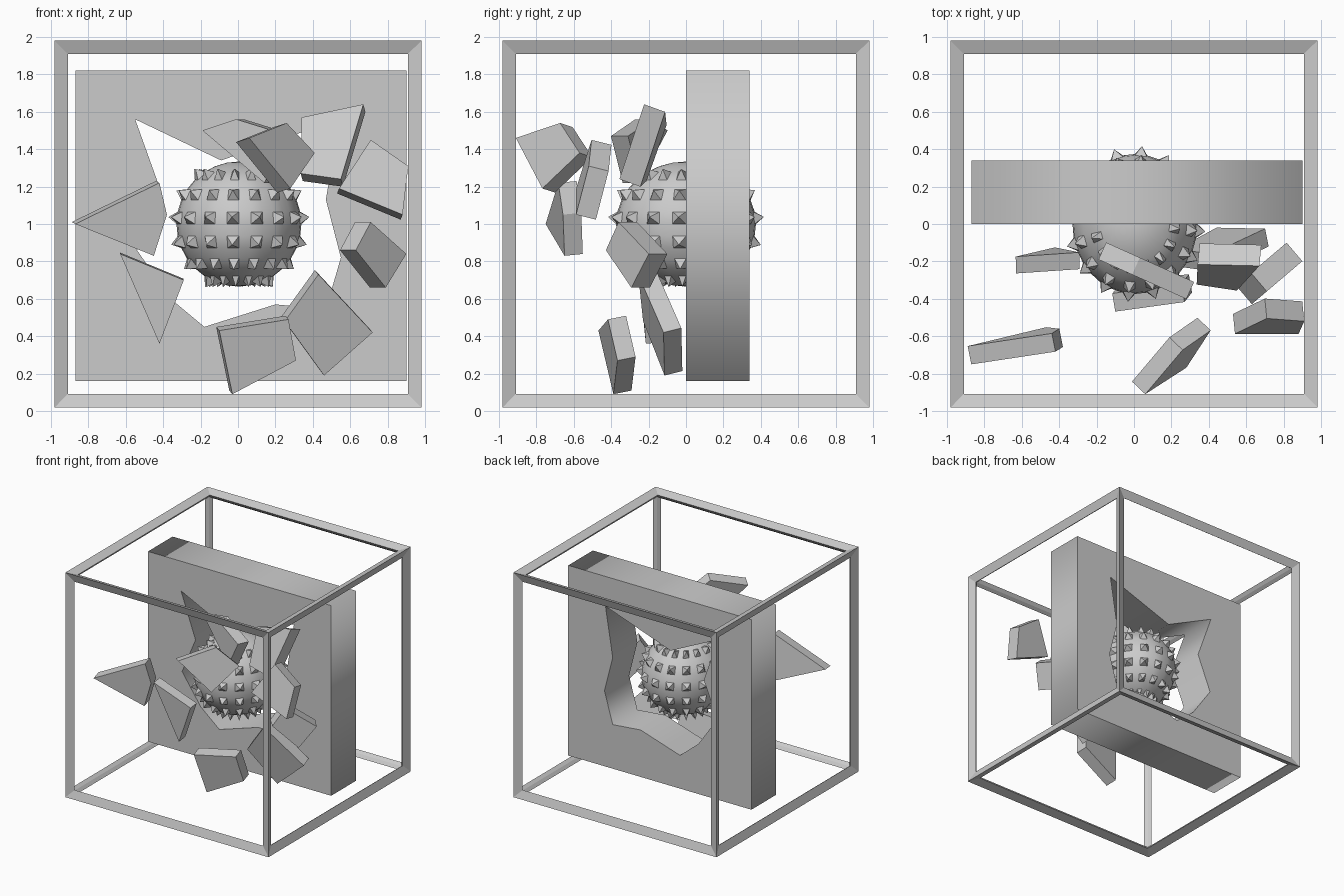
import bpy, bmesh, math
from mathutils import Vector

if "Cube" in bpy.data.objects:
    bpy.data.objects.remove(bpy.data.objects["Cube"])


def add_object(name, bm):
    mesh = bpy.data.meshes.new(name)
    bm.to_mesh(mesh)
    bm.free()
    obj = bpy.data.objects.new(name, mesh)
    bpy.context.collection.objects.link(obj)
    return obj


# Open cube frame with kite-shaped mitred bars
BAR = 0.091
bm = bmesh.new()
bmesh.ops.create_cube(bm, size=2 - BAR)
frame = add_object("cube_frame", bm)
frame.location.z = 1
wire = frame.modifiers.new("bars", 'WIREFRAME')
wire.thickness = BAR
wire.offset = 0
wire.use_even_offset = True

# Thick wall with a jagged hole punched through it
outline = [(-0.87, 0.16), (0.90, 0.16), (0.90, 1.82), (-0.87, 1.82)]
hole = [(-0.55, 1.56), (-0.41, 1.17), (-0.54, 0.86), (-0.36, 0.60),
        (-0.18, 0.45), (0.20, 0.57), (0.47, 0.545), (0.55, 0.82),
        (0.47, 1.13), (0.54, 1.56), (-0.09, 1.34)]
curve = bpy.data.curves.new("broken_wall", 'CURVE')
curve.dimensions = '2D'
curve.fill_mode = 'BOTH'
curve.extrude = 0.17
for loop in (outline, hole):
    spline = curve.splines.new('POLY')
    spline.points.add(len(loop) - 1)
    for point, (x, z) in zip(spline.points, loop):
        point.co = (x, z, 0, 1)
    spline.use_cyclic_u = True
wall = bpy.data.objects.new("broken_wall", curve)
bpy.context.collection.objects.link(wall)
wall.rotation_euler.x = math.radians(90)
wall.location.y = 0.17
bpy.context.view_layer.objects.active = wall
wall.select_set(True)
bpy.ops.object.convert(target='MESH')

# Spiked ball: every other face of a sphere is raised to a pyramid
STEP = 11.25
bm = bmesh.new()
bmesh.ops.create_uvsphere(bm, u_segments=32, v_segments=16, radius=0.334)
for f in bm.faces:
    f.smooth = True
spiked = []
for f in bm.faces:
    c = f.calc_center_median()
    row = math.floor((math.degrees(math.asin(c.z / c.length)) + 90) / STEP)
    col = math.floor(math.degrees(math.atan2(c.y, c.x)) / STEP)
    if row % 2 == 0 and 2 <= row <= 12 and col % 2 == 1:
        spiked.append(f)
bmesh.ops.scale(bm, vec=(1, 1.12, 1), verts=bm.verts)
bm.normal_update()
spikes = bmesh.ops.poke(bm, faces=spiked, offset=0.05)
for f in spikes["faces"]:
    f.smooth = False
ball = add_object("spiked_ball", bm)
ball.location = (0.005, 0, 1)


# Flying wall fragments: an (x, z) outline on a tilted plane, given thickness
def fragment(name, outline, y, slope_x, slope_z, thickness):
    n = len(outline)
    cx = sum(p[0] for p in outline) / n
    cz = sum(p[1] for p in outline) / n
    back = Vector((-slope_x, 1, -slope_z)).normalized() * thickness
    bm = bmesh.new()
    front = [bm.verts.new((x, y + slope_x * (x - cx) + slope_z * (z - cz), z))
             for x, z in outline]
    rear = [bm.verts.new(v.co + back) for v in front]
    bm.faces.new(front)
    bm.faces.new(rear[::-1])
    for i in range(n):
        j = (i + 1) % n
        bm.faces.new((front[j], front[i], rear[i], rear[j]))
    bmesh.ops.recalc_face_normals(bm, faces=bm.faces)
    return add_object(name, bm)


fragment("fragment_left", [(-0.87, 1.0), (-0.42, 1.22), (-0.38, 1.05), (-0.45, 0.83)],
         -0.685, 0.2, -0.1, 0.1)
fragment("fragment_lower_left", [(-0.63, 0.84), (-0.29, 0.70), (-0.42, 0.36)],
         -0.24, 0.03, -0.09, 0.09)
fragment("fragment_bottom", [(-0.10, 0.43), (0.27, 0.49), (0.31, 0.27), (-0.03, 0.09)],
         -0.41, 0.17, -0.2, 0.1)
fragment("fragment_lower_right", [(0.43, 0.73), (0.72, 0.42), (0.46, 0.19), (0.25, 0.48)],
         -0.18, 0.2, -0.25, 0.1)
fragment("fragment_right", [(0.63, 0.86), (0.71, 1.01), (0.90, 0.84), (0.79, 0.66)],
         -0.32, 0.85, 0.0, 0.13)
fragment("fragment_right_upper", [(0.71, 1.45), (0.91, 1.31), (0.88, 1.05), (0.54, 1.19)],
         -0.55, 0.1, 0.25, 0.11)
fragment("fragment_upper_right", [(0.34, 1.57), (0.67, 1.64), (0.55, 1.24), (0.335, 1.27)],
         -0.28, -0.1, 0.36, 0.12)
fragment("fragment_top_front", [(0.06, 1.46), (0.26, 1.54), (0.41, 1.38), (0.28, 1.19)],
         -0.73, 1.05, 0.33, 0.1)
fragment("fragment_top", [(-0.19, 1.50), (-0.01, 1.56), (0.28, 1.47), (0.14, 1.22)],
         -0.30, -0.45, 0.0, 0.1)
